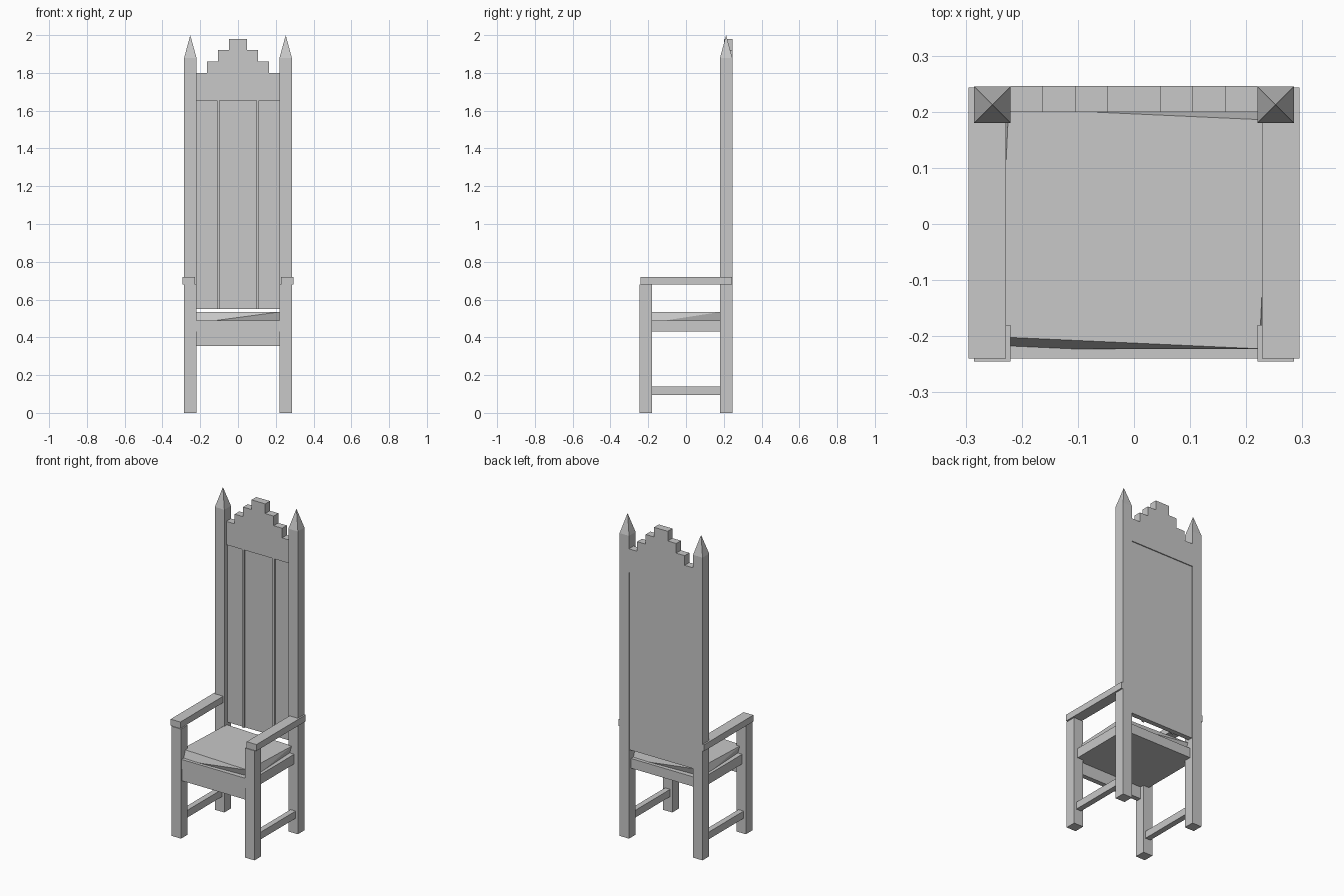
import bpy, bmesh, math

if "Cube" in bpy.data.objects:
    bpy.data.objects.remove(bpy.data.objects["Cube"])

mat = bpy.data.materials.new("plain grey")
mat.diffuse_color = (0.58, 0.58, 0.58, 1)
mat.use_nodes = True
mat.node_tree.nodes["Principled BSDF"].inputs["Base Color"].default_value = mat.diffuse_color


def make(name, verts, faces):
    me = bpy.data.meshes.new(name)
    me.from_pydata(verts, [], faces)
    bm = bmesh.new()
    bm.from_mesh(me)
    bmesh.ops.recalc_face_normals(bm, faces=bm.faces)
    bm.to_mesh(me)
    bm.free()
    me.materials.append(mat)
    ob = bpy.data.objects.new(name, me)
    bpy.context.collection.objects.link(ob)
    return ob


def box(name, x0, x1, y0, y1, z0, z1):
    v = [(x, y, z) for z in (z0, z1) for x, y in ((x0, y0), (x1, y0), (x1, y1), (x0, y1))]
    f = [(3, 2, 1, 0), (4, 5, 6, 7)] + [(i, (i + 1) % 4, (i + 1) % 4 + 4, i + 4) for i in range(4)]
    return make(name, v, f)


def pair(name, x0, x1, *rest):
    box(name + "_right", x0, x1, *rest)
    box(name + "_left", -x1, -x0, *rest)


# legs, posts, arms and side stretchers
pair("front_leg", 0.22, 0.285, -0.245, -0.18, 0, 0.68)
pair("back_post", 0.22, 0.285, 0.18, 0.245, 0, 1.88)
pair("armrest", 0.228, 0.295, -0.24, 0.243, 0.68, 0.72)
pair("side_stretcher", 0.235, 0.27, -0.18, 0.18, 0.095, 0.14)

# pointed finials on the back posts
for side, s in (("right", 1), ("left", -1)):
    cx, cy, h = s * 0.2525, 0.2125, 0.0325
    base = [(cx + a * h, cy + b * h, 1.88) for a, b in ((-1, -1), (1, -1), (1, 1), (-1, 1))]
    make("finial_" + side, base + [(cx, cy, 2.0)],
         [(3, 2, 1, 0)] + [(i, (i + 1) % 4, 4) for i in range(4)])

# seat slab and front apron
box("seat", -0.26, 0.26, -0.24, 0.225, 0.43, 0.49)
box("front_apron", -0.22, 0.22, -0.235, -0.205, 0.355, 0.43)

# cushion: slightly twisted block, each side split along its diagonal
cv = []
for z, ang in ((0.475, 2.6), (0.535, -2.6)):
    c, s = math.cos(math.radians(ang)), math.sin(math.radians(ang))
    for x, y in ((-0.233, -0.204), (0.233, -0.204), (0.233, 0.204), (-0.233, 0.204)):
        cv.append((x * c - y * s, x * s + y * c - 0.008, z))
cf = [(3, 2, 1, 0), (4, 5, 6, 7)]
for i in range(4):
    j = (i + 1) % 4
    cf += [(i, j, j + 4), (i, j + 4, i + 4)]
make("cushion", cv, cf)

# recessed back panel with two thin battens
box("back_panel", -0.22, 0.22, 0.21, 0.24, 0.55, 1.66)
pair("panel_batten", 0.098, 0.112, 0.2, 0.212, 0.55, 1.66)

# stepped crest, extruded from a mirrored profile
half = [(0.22, 1.655), (0.22, 1.80), (0.163, 1.80), (0.163, 1.86), (0.105, 1.86),
        (0.105, 1.92), (0.047, 1.92), (0.047, 1.98)]
prof = half + [(-x, z) for x, z in reversed(half)]
n = len(prof)
make("stepped_crest", [(x, y, z) for y in (0.2, 0.246) for x, z in prof],
     [tuple(range(n)), tuple(range(2 * n - 1, n - 1, -1))]
     + [(i, (i + 1) % n, (i + 1) % n + n, i + n) for i in range(n)])
